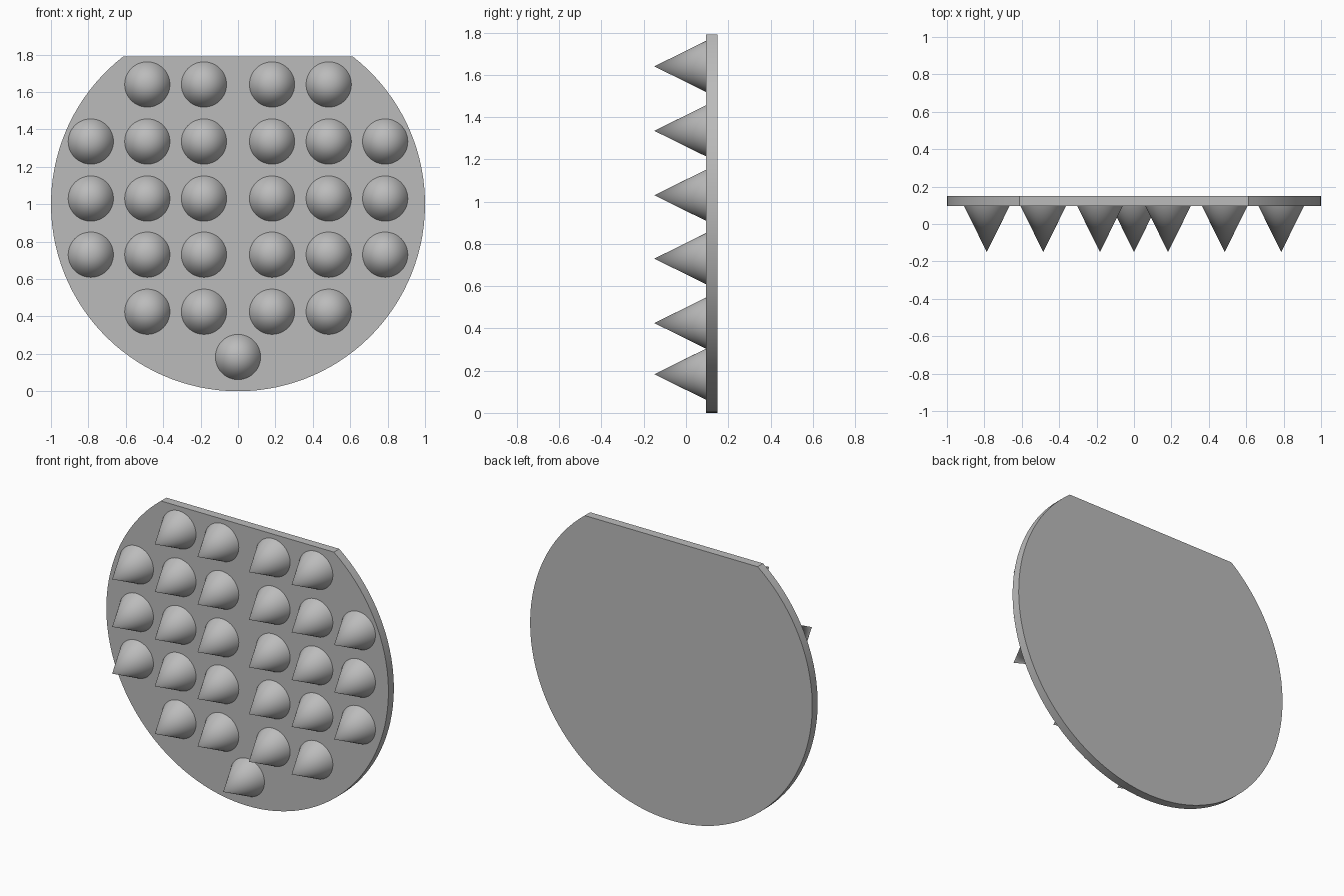
import bpy, bmesh, math
from mathutils import Matrix, Vector

cube = bpy.data.objects.get("Cube")
if cube:
    bpy.data.objects.remove(cube, do_unlink=True)

FRONT, BACK = 0.095, 0.15   # plate faces along y
TIP = -0.15                 # spike tips along y
TOP = 1.79                  # height of the flat cut

grey = bpy.data.materials.new("plain grey")
grey.use_nodes = True
colour = (0.5, 0.5, 0.5, 1)
grey.diffuse_color = colour
grey.node_tree.nodes["Principled BSDF"].inputs["Base Color"].default_value = colour


def add_object(name, bm):
    bmesh.ops.recalc_face_normals(bm, faces=bm.faces)
    mesh = bpy.data.meshes.new(name)
    bm.to_mesh(mesh)
    bm.free()
    mesh.materials.append(grey)
    obj = bpy.data.objects.new(name, mesh)
    bpy.context.collection.objects.link(obj)
    bpy.ops.object.select_all(action="DESELECT")
    obj.select_set(True)
    bpy.context.view_layer.objects.active = obj
    bpy.ops.object.shade_smooth_by_angle(angle=math.radians(30))
    return obj


# Round plate with a flat top edge
bm = bmesh.new()
start = math.pi - math.asin(TOP - 1)
sweep = math.pi + 2 * math.asin(TOP - 1)
steps = 96
rim = []
for i in range(steps + 1):
    a = start + sweep * i / steps
    rim.append(bm.verts.new((math.cos(a), FRONT, 1 + math.sin(a))))
face = bm.faces.new(rim)
extruded = bmesh.ops.extrude_face_region(bm, geom=[face], use_keep_orig=True)
moved = [g for g in extruded["geom"] if isinstance(g, bmesh.types.BMVert)]
bmesh.ops.translate(bm, verts=moved, vec=Vector((0, BACK - FRONT, 0)))
add_object("plate", bm)

# Rows of spikes: height, then distances of the columns from the middle
inner = (0.182, 0.485)
wide = inner + (0.787,)
rows = [(0.425, inner), (0.73, wide), (1.03, wide), (1.335, wide), (1.64, inner)]
spots = [(0, 0.183)]
spots += [(side * x, z) for z, columns in rows for x in columns for side in (-1, 1)]

for number, (x, z) in enumerate(spots, 1):
    bm = bmesh.new()
    place = Matrix.Translation((x, (FRONT + TIP) / 2, z)) @ Matrix.Rotation(math.pi / 2, 4, "X")
    bmesh.ops.create_cone(bm, cap_ends=True, segments=48, radius1=0.121, radius2=0,
                          depth=FRONT - TIP, matrix=place)
    bmesh.ops.remove_doubles(bm, verts=bm.verts, dist=0.0001)
    add_object(f"spike_{number}", bm)
